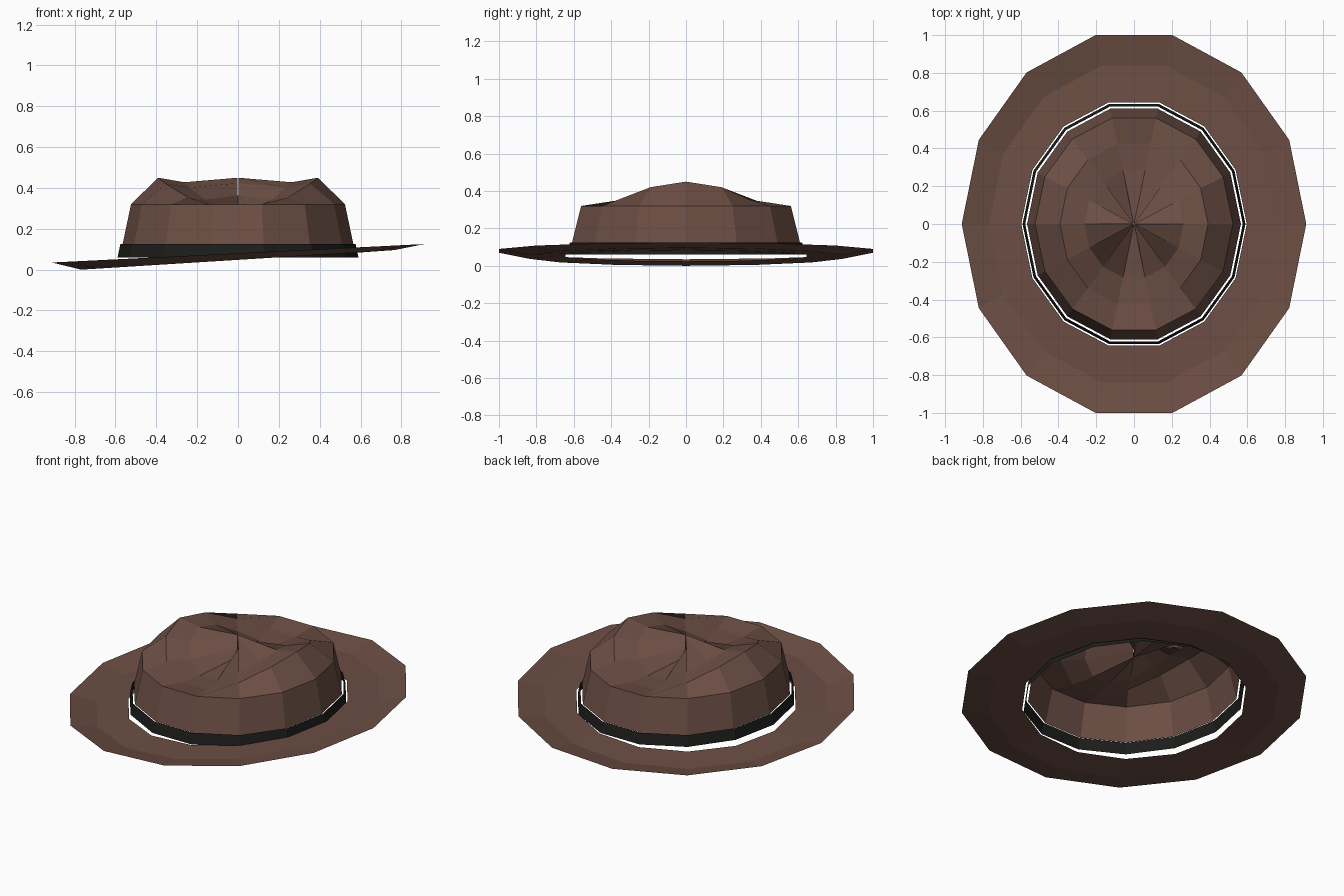
import bpy, bmesh, math

if "Cube" in bpy.data.objects:
    bpy.data.objects.remove(bpy.data.objects["Cube"])

N = 14


def material(name, rgb):
    m = bpy.data.materials.new(name)
    m.diffuse_color = (*rgb, 1)
    m.use_nodes = True
    m.node_tree.nodes["Principled BSDF"].inputs["Base Color"].default_value = m.diffuse_color
    return m


def loft(name, rings, mat):
    """Join oval rings (rx, ry, height function of x and angle) with flat quads."""
    bm = bmesh.new()
    loops = []
    for rx, ry, height in rings:
        loop = []
        for k in range(N):
            a = 2 * math.pi * k / N
            x, y = rx * math.cos(a), ry * math.sin(a)
            loop.append(bm.verts.new((x, y, height(x, a))))
        loops.append(loop)
    for lo, hi in zip(loops, loops[1:]):
        for k in range(N):
            j = (k + 1) % N
            bm.faces.new((lo[k], lo[j], hi[j], hi[k]))
    me = bpy.data.meshes.new(name)
    bm.to_mesh(me)
    bm.free()
    me.materials.append(mat)
    ob = bpy.data.objects.new(name, me)
    bpy.context.collection.objects.link(ob)
    return ob


def level(z):
    return lambda x, a: z


def tilted(z, slope):
    return lambda x, a: z + slope * x


def creased(z, depth):
    return lambda x, a: z - depth * math.sin(a) ** 2


felt = material("brown_felt", (0.15, 0.077, 0.058))
ribbon = material("black_ribbon", (0.012, 0.012, 0.011))

# Brim: dished ring, tipped up towards +x
loft("brim", [
    (0.912, 1.026, tilted(0.080, 0.0495)),
    (0.768, 0.860, tilted(0.048, 0.0625)),
    (0.597, 0.661, tilted(0.054, 0.050)),
], felt)

# Hat band: open sleeve around the foot of the crown
loft("hat_band", [
    (0.590, 0.652, level(0.06)),
    (0.576, 0.637, level(0.125)),
], ribbon)

# Crown: tapered wall, then a top creased from front to back
loft("crown", [
    (0.566, 0.626, level(0.12)),
    (0.524, 0.575, level(0.32)),
    (0.392, 0.436, creased(0.45, 0.158)),
    (0.262, 0.290, creased(0.428, 0.14)),
    (0.002, 0.002, creased(0.45, 0.14)),
], felt)
